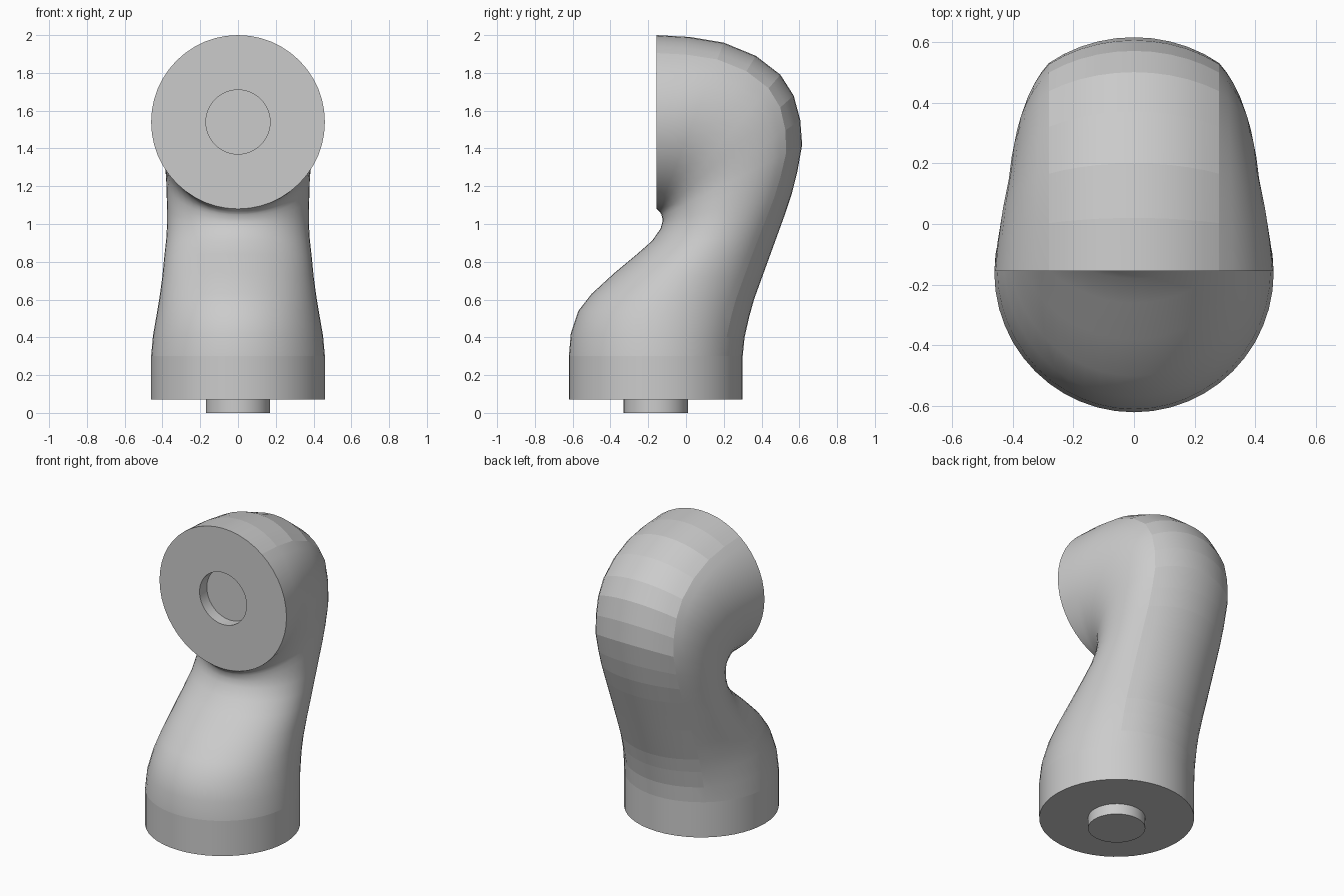
import bpy
import bmesh
import math
from mathutils import Vector

cube = bpy.data.objects.get("Cube")
if cube:
    bpy.data.objects.remove(cube, do_unlink=True)

SEGMENTS = 48
RADIUS = 0.46        # end faces of the elbow
PIN = 0.17           # peg and socket radius
CREASE = 5           # segments from the spine to the crease on each side
CREASE_X = RADIUS * math.sin(math.tau * CREASE / SEGMENTS)
CREASE_V = RADIUS * math.cos(math.tau * CREASE / SEGMENTS)

# Elbow stations: outer (y, z), inner (y, z), half width
STATIONS = [
    ((.30, .30), (-.62, .30), .46),
    ((.31, .40), (-.61, .42), .45),
    ((.335, .51), (-.57, .54), .43),
    ((.36, .60), (-.50, .63), .415),
    ((.40, .71), (-.38, .74), .40),
    ((.44, .82), (-.26, .84), .39),
    ((.48, .93), (-.18, .91), .38),
    ((.52, 1.04), (-.135, .975), .375),
    ((.56, 1.16), (-.125, 1.01), .375),
    ((.59, 1.28), (-.125, 1.03), .378),
    ((.615, 1.42), (-.128, 1.04), .38),
    ((.605, 1.55), (-.13, 1.05), .385),
    ((.57, 1.68), (-.133, 1.055), .395),
    ((.50, 1.79), (-.136, 1.06), .405),
    ((.37, 1.89), (-.14, 1.065), .415),
    ((.20, 1.96), (-.145, 1.07), .435),
    ((.02, 1.99), (-.15, 1.075), .45),
    ((-.155, 2.0), (-.155, 1.08), .46),
]


def section_point(angle, half_depth, width):
    """Round spine, flatter flank behind the middle, elliptical front."""
    s, c = math.sin(angle), math.cos(angle)
    if c < 0:
        return width * s, half_depth * c
    if c * RADIUS >= CREASE_V - 1e-6:
        return RADIUS * s, half_depth - RADIUS * (1 - c)
    bulge = (abs(s) * RADIUS - CREASE_X) / (RADIUS - CREASE_X)
    x = CREASE_X + (width - CREASE_X) * bulge
    v = c * RADIUS / CREASE_V * (half_depth - RADIUS + CREASE_V)
    return math.copysign(x, s), v


def station_ring(bm, outer, inner, width):
    outer, inner = Vector((0, *outer)), Vector((0, *inner))
    middle, half = (outer + inner) / 2, (outer - inner) / 2
    ring = []
    for i in range(SEGMENTS):
        x, v = section_point(math.tau * i / SEGMENTS, half.length, width)
        ring.append(bm.verts.new(middle + half.normalized() * v + Vector((x, 0, 0))))
    return ring


def circle_ring(bm, centre, up, radius):
    ring = []
    for i in range(SEGMENTS):
        a = math.tau * i / SEGMENTS
        side = Vector((math.sin(a) * radius, 0, 0))
        ring.append(bm.verts.new(Vector(centre) + side + Vector(up) * math.cos(a) * radius))
    return ring


bm = bmesh.new()
# Peg and straight collar
BACK, UP = (0, 1, 0), (0, 0, 1)
rings = [circle_ring(bm, (0, -.16, z), BACK, r)
         for z, r in ((0, PIN), (.07, PIN), (.07, RADIUS))]
# Bent body
first = len(rings)
rings += [station_ring(bm, *s) for s in STATIONS]
last = len(rings) - 1
# Round socket sunk into the front face
rings += [circle_ring(bm, (0, y, 1.54), UP, PIN) for y in (-.155, -.08)]

for low, high in zip(rings, rings[1:]):
    for i in range(SEGMENTS):
        j = (i + 1) % SEGMENTS
        bm.faces.new((low[i], low[j], high[j], high[i]))
bm.faces.new(rings[0])
bm.faces.new(rings[-1])
bmesh.ops.recalc_face_normals(bm, faces=bm.faces)

# Smooth flanks, banded spine and sharp rims
for face in bm.faces:
    face.smooth = True
for edge in bm.edges:
    if edge.calc_face_angle(0) > math.radians(35):
        edge.smooth = False
for k in range(first, last + 1):
    for i in range(-CREASE, CREASE):
        bm.edges.get((rings[k][i], rings[k][i + 1])).smooth = False
    if first < k < last:
        for i in (-CREASE, CREASE):
            bm.edges.get((rings[k][i], rings[k + 1][i])).smooth = False
for i in range(SEGMENTS):
    bm.edges.get((rings[first][i - 1], rings[first][i])).smooth = False

mesh = bpy.data.meshes.new("elbow_joint")
bm.to_mesh(mesh)
bm.free()
elbow = bpy.data.objects.new("elbow_joint", mesh)
bpy.context.collection.objects.link(elbow)

# Plain grey finish
grey = bpy.data.materials.new("plain_grey")
grey.use_nodes = True
colour = (.6, .6, .6, 1)
grey.diffuse_color = colour
grey.node_tree.nodes["Principled BSDF"].inputs["Base Color"].default_value = colour
mesh.materials.append(grey)
